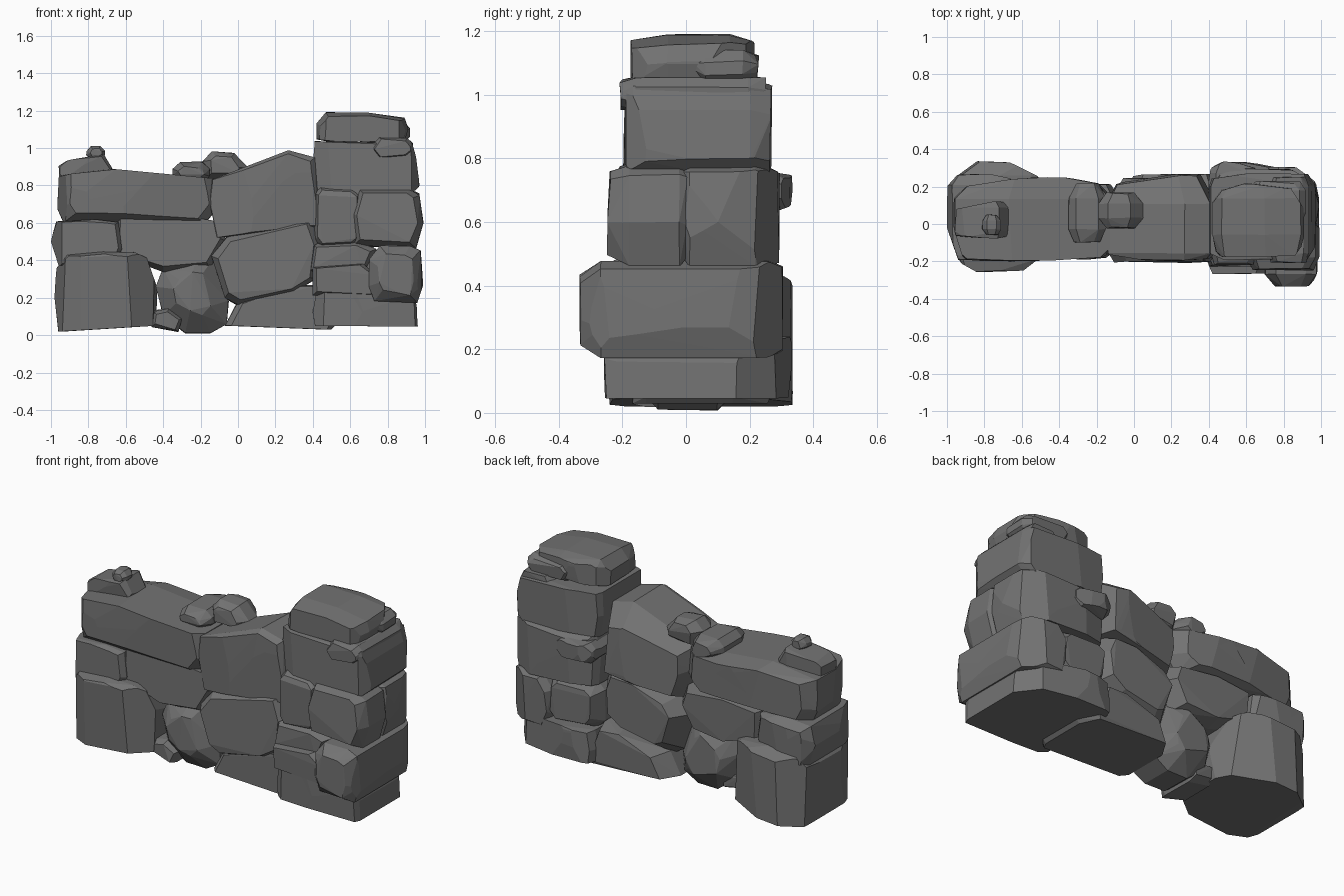
import bpy, bmesh, math, random
from mathutils import Vector

random.seed(4)
grey = bpy.data.materials.new("stone grey")
grey.diffuse_color = (0.17, 0.17, 0.17, 1)


def rehull(bm):
    res = bmesh.ops.convex_hull(bm, input=bm.verts)
    junk = {g for g in res["geom_interior"] + res["geom_unused"] if isinstance(g, bmesh.types.BMVert)}
    bmesh.ops.delete(bm, geom=list(junk), context='VERTS')


def stone(name, prof, y0, y1, front=0.85, back=0.8, cf=0.05, cb=0.08, jit=0.012,
          flat=False, plan=None, fz=0.0, bz=0.0):
    """Faceted boulder: front outline (x,z) run from y0 to y1 with shrunk, shifted ends,
    wrapped in a hull and trimmed by an anticlockwise plan outline (x,y)."""
    cx = (min(p[0] for p in prof) + max(p[0] for p in prof)) / 2
    cz = (min(p[1] for p in prof) + max(p[1] for p in prof)) / 2
    zmin = min(p[1] for p in prof)
    bm = bmesh.new()
    for y, s, j, dz in ((y0, front, jit, fz), (y0 + cf, 1, 0.004, 0), (y1 - cb, 1, 0.004, 0), (y1, back, jit, bz)):
        for x, z in prof:
            px, pz = cx + (x - cx) * s, cz + (z - cz) * s + dz
            if flat and z < zmin + 0.04:          # ground stones keep a flat base
                pz = z
            else:
                pz += random.uniform(-j, j)
            inward = random.uniform(0, j * 1.2) * (1 if y < (y0 + y1) / 2 else -1)
            bm.verts.new((px + random.uniform(-j, j) * 0.6, y + inward, pz))
    rehull(bm)
    if plan:
        for a, b in zip(plan, plan[1:] + plan[:1]):
            n = Vector((b[1] - a[1], a[0] - b[0], 0)).normalized()
            n = (n + Vector((0, 0, random.uniform(-.05, .05)))).normalized()
            bmesh.ops.bisect_plane(bm, geom=bm.verts[:] + bm.edges[:] + bm.faces[:],
                                   plane_co=(a[0], a[1], cz), plane_no=n, clear_outer=True)
            rehull(bm)
    bmesh.ops.dissolve_limit(bm, angle_limit=math.radians(5), verts=bm.verts, edges=bm.edges)
    bmesh.ops.recalc_face_normals(bm, faces=bm.faces)
    me = bpy.data.meshes.new(name)
    bm.to_mesh(me)
    bm.free()
    me.materials.append(grey)
    ob = bpy.data.objects.new(name, me)
    bpy.context.collection.objects.link(ob)
    return ob


def block(x0, x1, z0, z1, c=0.03):
    """Outline of a block with clipped corners."""
    return [(x0 + c, z0), (x1 - c, z0), (x1, z0 + c), (x1, z1 - c),
            (x1 - c, z1), (x0 + c, z1), (x0, z1 - c), (x0, z0 + c)]


# ground course
stone("base_left_boulder", [(-.96, .02), (-.85, .04), (-.44, .05), (-.43, .25), (-.49, .41), (-.55, .44),
      (-.72, .445), (-.91, .43), (-.97, .36), (-.98, .2)], -.26, .34, .9, .85, .06, .08, flat=True,
      plan=[(-.98, -.06), (-.93, -.2), (-.84, -.25), (-.58, -.24), (-.45, -.14), (-.43, .1), (-.5, .24),
            (-.68, .33), (-.83, .335), (-.96, .24)])
stone("base_pebble", [(-.46, .04), (-.32, .015), (-.3, .09), (-.37, .14), (-.45, .13)], -.17, .12, .75, .7, .04, .05)
stone("base_round_boulder", [(-.28, .01), (-.15, .01), (-.06, .06), (-.05, .18), (-.13, .41), (-.22, .445),
      (-.4, .36), (-.44, .26), (-.4, .1)], -.19, .2, .5, .55, .1, .1, .015)
stone("base_middle_slab", [(-.07, .05), (.5, .03), (.52, .05), (.42, .27), (.28, .26), (.0, .18)],
      -.18, .27, .9, .8, .05, .12, flat=True)
stone("base_tower_slab", [(.41, .05), (.96, .045), (.955, .16), (.93, .22), (.6, .24), (.42, .23), (.4, .12)],
      -.26, .335, .95, .9, .04, .08, flat=True,
      plan=[(.4, -.2), (.46, -.25), (.96, -.27), (.97, .14), (.86, .28), (.55, .34), (.4, .3)])

# left wall, middle course
stone("left_end_stone", [(-.96, .37), (-.66, .36), (-.62, .46), (-.64, .6), (-.76, .62), (-.97, .61), (-1, .5)],
      -.22, .27, .85, .8, .05, .06,
      plan=[(-1, -.02), (-.94, -.19), (-.62, -.2), (-.62, .23), (-.8, .27), (-.94, .265), (-1, .2)])
stone("left_middle_stone", [(-.66, .43), (-.4, .34), (-.15, .36), (-.06, .5), (-.1, .61), (-.4, .64), (-.66, .61)],
      -.17, .22, .9, .8, .06, .1, fz=.02)
stone("centre_lower_stone", [(-.14, .42), (-.06, .52), (.2, .59), (.4, .61), (.44, .5), (.42, .3), (.3, .23),
      (.0, .16), (-.07, .2)], -.21, .25, .88, .72, .06, .14, bz=.02)

# upper course
stone("left_lintel", [(-.96, .85), (-.67, .89), (-.13, .84), (-.11, .68), (-.18, .59), (-.93, .6), (-.965, .68)],
      -.2, .255, .84, .75, .07, .12, fz=.025,
      plan=[(-.97, .0), (-.91, -.19), (-.7, -.205), (-.12, -.17), (-.1, .2), (-.4, .255), (-.6, .245), (-.96, .19)])
stone("centre_upper_stone", [(-.14, .83), (.27, .985), (.41, .95), (.44, .58), (.2, .56), (-.11, .52), (-.15, .7)],
      -.2, .27, .94, .72, .04, .16, bz=-.03,
      plan=[(-.15, -.16), (.1, -.2), (.44, -.18), (.44, .27), (.25, .265), (-.1, .21), (-.15, .15)])

# loose rocks on top
stone("top_left_rock", [(-.96, .84), (-.66, .87), (-.72, .97), (-.92, .93), (-.96, .9)], -.08, .13, .9, .85, .04, .04,
      plan=[(-.96, -.06), (-.68, -.09), (-.66, .11), (-.7, .13), (-.95, .08)])
stone("top_left_pebble", block(-.81, -.71, .94, 1.01, .025), -.06, .05, .6, .6, .03, .03, .006)
stone("top_middle_rock", block(-.35, -.15, .81, .925, .04), -.1, .22, .65, .6, .07, .08)
stone("top_middle_round_rock", [(-.17, .84), (.03, .84), (.05, .9), (-.02, .97), (-.14, .98), (-.19, .93)],
      -.03, .17, .65, .65, .06, .06)

# tower, second course
stone("tower_long_stone", [(.73, .18), (.96, .17), (.99, .27), (.975, .45), (.92, .48), (.76, .48), (.7, .4), (.7, .26)],
      -.34, .31, .65, .85, .07, .05,
      plan=[(.7, -.3), (.74, -.34), (.95, -.335), (.98, -.25), (.995, .1), (.97, .22), (.85, .31), (.7, .31)])
stone("tower_low_wedge", [(.4, .21), (.74, .2), (.74, .32), (.67, .38), (.4, .36)], -.27, .1, .85, .8)
stone("tower_high_wedge", [(.38, .34), (.68, .35), (.74, .46), (.64, .5), (.4, .49)], -.23, .1, .85, .8)
stone("tower_back_low_stone", block(.4, .74, .22, .5, .05), .0, .285, .82, .76, .05, .09)

# tower, third course
stone("tower_front_left_stone", block(.41, .65, .47, .79, .03), -.22, .06, .85, .9, .06)
stone("tower_front_right_stone", [(.62, .48), (.95, .46), (.99, .6), (.97, .75), (.92, .78), (.65, .78), (.6, .65)],
      -.25, .01, .82, .9, .07, .03)
stone("tower_back_stone", [(.42, .49), (.95, .46), (.99, .6), (.97, .76), (.9, .79), (.44, .79), (.41, .65)],
      -.02, .3, .92, .85, .03, .08, bz=-.01,
      plan=[(.4, -.02), (.97, -.02), (.99, .1), (.96, .22), (.84, .29), (.6, .3), (.4, .25)])
stone("tower_back_peg", block(.4, .66, .63, .76, .04), .1, .335, .9, .75, .03, .06,
      plan=[(.38, .1), (.7, .1), (.68, .29), (.56, .325), (.48, .335), (.41, .3)])

# tower top
stone("tower_upper_block", [(.42, .77), (.9, .73), (.97, .8), (.95, .95), (.93, 1.03), (.41, 1.04), (.4, .9)],
      -.2, .275, .97, .9, .03, .07,
      plan=[(.4, -.15), (.5, -.195), (.92, -.2), (.97, -.12), (.98, .2), (.93, .265), (.6, .27), (.4, .24)])
stone("tower_ledge_stone", block(.72, .935, .95, 1.055, .03), -.21, .26, .85, .8, .05, .06)
stone("tower_back_cap_stone", block(.62, .92, 1.03, 1.14, .035), .02, .23, .85, .8, .04, .05)
stone("tower_cap", [(.42, 1.05), (.5, 1.03), (.89, 1.04), (.91, 1.1), (.89, 1.16), (.7, 1.185), (.47, 1.19), (.42, 1.13)],
      -.18, .22, .9, .8, .12, .08, fz=-.012, bz=.0,
      plan=[(.41, -.12), (.47, -.175), (.86, -.17), (.91, -.1), (.91, .08), (.84, .19), (.6, .22), (.47, .18), (.41, .1)])
